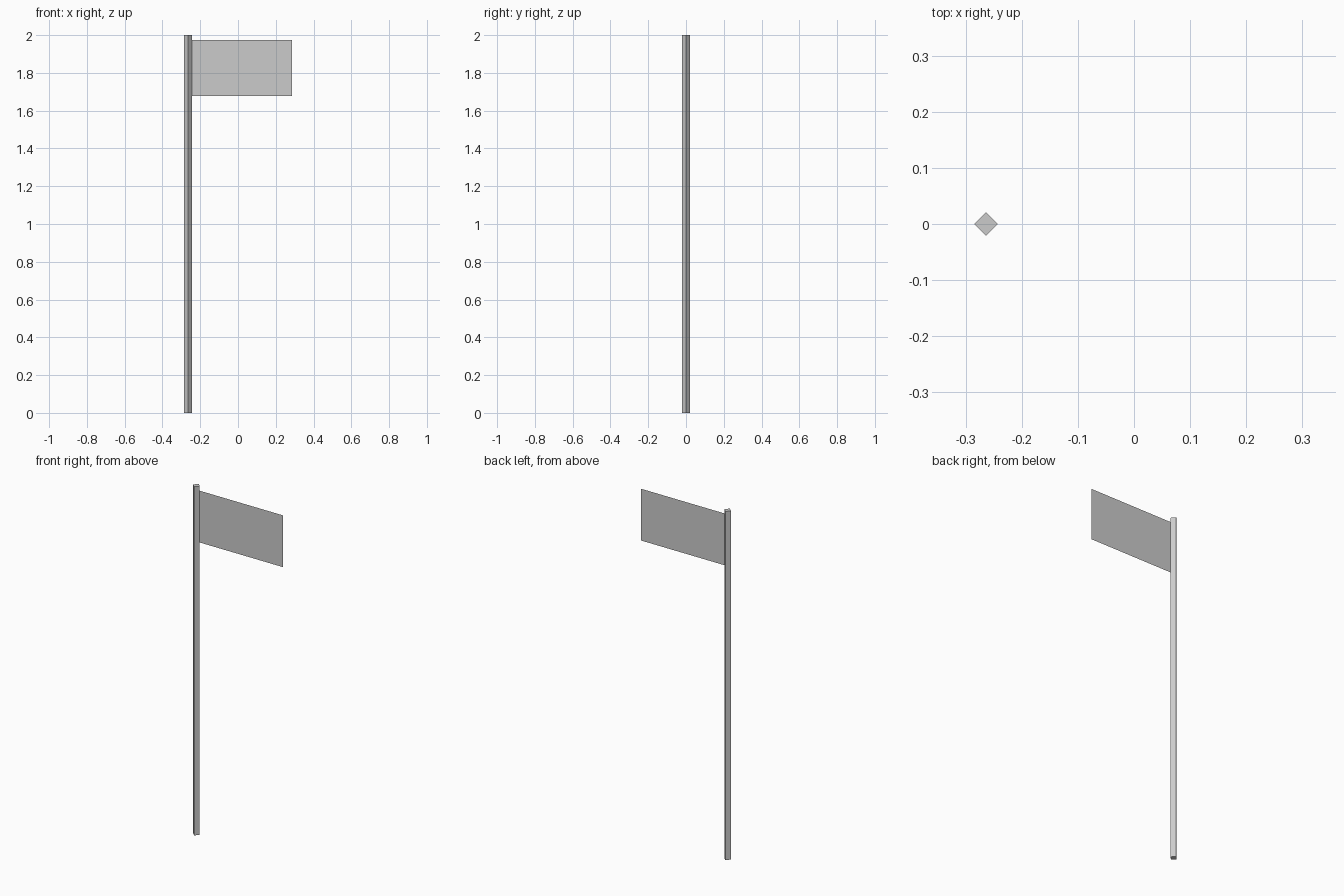
import bpy, bmesh

if "Cube" in bpy.data.objects:
    bpy.data.objects.remove(bpy.data.objects["Cube"])

POLE_X, POLE_R, HEIGHT = -0.264, 0.021, 2.0

# Square pole, turned so its corners face the axes
bpy.ops.mesh.primitive_cylinder_add(vertices=4, radius=POLE_R, depth=HEIGHT,
                                    location=(POLE_X, 0, HEIGHT / 2))
bpy.context.object.name = "pole"

# Thin flag sheet, attached at the pole's right-hand corner
x0, x1, z0, z1 = POLE_X + POLE_R, 0.285, 1.678, 1.975
bm = bmesh.new()
bm.faces.new([bm.verts.new((x, 0, z))
              for x, z in ((x0, z0), (x1, z0), (x1, z1), (x0, z1))])
mesh = bpy.data.meshes.new("flag")
bm.to_mesh(mesh)
bm.free()
bpy.context.collection.objects.link(bpy.data.objects.new("flag", mesh))
